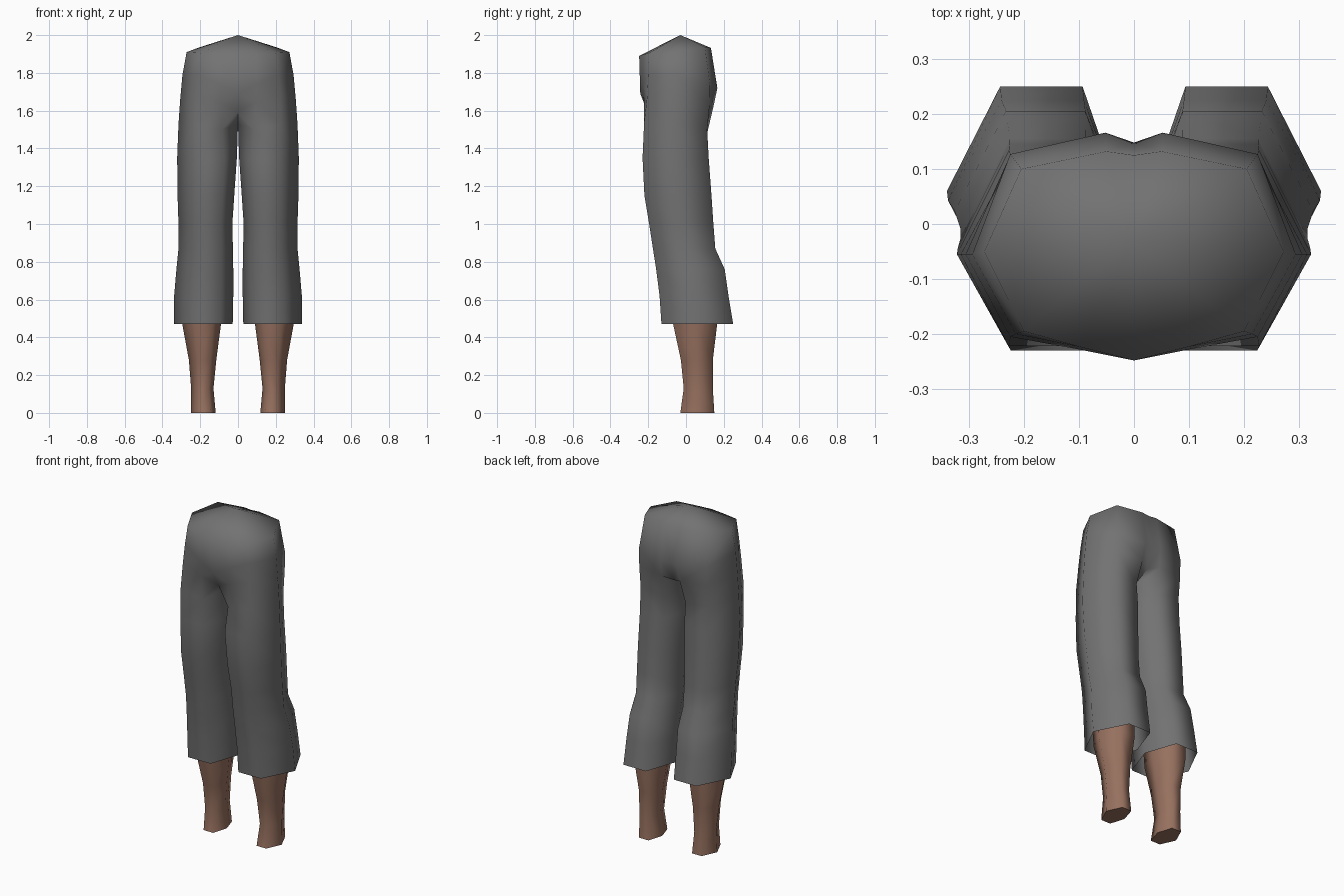
import bpy, bmesh, math

if "Cube" in bpy.data.objects:
    bpy.data.objects.remove(bpy.data.objects["Cube"])


def material(name, color):
    m = bpy.data.materials.new(name)
    m.diffuse_color = (*color, 1)
    m.use_nodes = True
    m.node_tree.nodes["Principled BSDF"].inputs["Base Color"].default_value = m.diffuse_color
    return m


GREY = material("grey_cloth", (0.17, 0.17, 0.17))
SKIN = material("brown_skin", (0.31, 0.165, 0.115))


def hexagon(z, xi, xo, yf, yb, flat=0.21):
    """Leg ring: outer, front outer, front inner, inner, back inner, back outer."""
    ym, w = (yf + yb) / 2, xo - xi
    a, b = xi + w * flat, xo - w * (flat + 0.1)
    return [(xo, ym, z), (b, yf, z), (a, yf, z),
            (xi, ym, z), (a, yb, z), (b, yb, z)]


def add_ring(bm, points):
    return [bm.verts.new(p) for p in points]


def bridge(bm, low, high):
    n = len(low)
    for i in range(n):
        j = (i + 1) % n
        bm.faces.new((low[i], low[j], high[j], high[i]))


def finish(bm, name, mat):
    """Turn one half into a mirrored, smooth shaded object."""
    bmesh.ops.recalc_face_normals(bm, faces=bm.faces[:])
    mesh = bpy.data.meshes.new(name)
    bm.to_mesh(mesh)
    bm.free()
    mesh.materials.append(mat)
    ob = bpy.data.objects.new(name, mesh)
    bpy.context.collection.objects.link(ob)
    bpy.ops.object.select_all(action='DESELECT')
    ob.select_set(True)
    bpy.context.view_layer.objects.active = ob
    mod = ob.modifiers.new("mirror", 'MIRROR')
    mod.use_clip = True
    mod.merge_threshold = 0.001
    bpy.ops.object.modifier_apply(modifier=mod.name)
    bpy.ops.object.shade_smooth_by_angle(angle=math.radians(75))
    return ob


# Trousers: wide hem, knee, thigh
bm = bmesh.new()
leg = [
    (0.47, 0.028, 0.340, -0.13, 0.25),
    (0.62, 0.025, 0.338, -0.14, 0.225),
    (0.76, 0.025, 0.326, -0.158, 0.205),
    (0.87, 0.027, 0.315, -0.175, 0.155),
    (1.00, 0.030, 0.315, -0.195, 0.145),
    (1.15, 0.020, 0.320, -0.22, 0.135),
    (1.35, 0.006, 0.322, -0.23, 0.12),
]
rings = [add_ring(bm, hexagon(*r)) for r in leg]
# Top of thigh, whose inner corner is the crotch
rings.append(add_ring(bm, [(0.315, -0.055, 1.53), (0.228, -0.222, 1.53),
                           (0.085, -0.218, 1.50), (0, -0.04, 1.53),
                           (0.075, 0.112, 1.48), (0.225, 0.112, 1.50)]))
for low, high in zip(rings, rings[1:]):
    bridge(bm, low, high)

# Pelvis rings: outer, front outer, front inner, front centre,
# back centre, back inner, back outer
pelvis = [
    [(0.306, -0.055, 1.66), (0.225, -0.205, 1.68), (0.09, -0.222, 1.64),
     (0, -0.19, 1.60), (0, 0.115, 1.60), (0.06, 0.145, 1.62), (0.225, 0.125, 1.63)],
    [(0.294, -0.055, 1.79), (0.215, -0.20, 1.79), (0.10, -0.228, 1.74),
     (0, -0.242, 1.69), (0, 0.148, 1.72), (0.052, 0.166, 1.72), (0.225, 0.127, 1.74)],
    [(0.272, -0.05, 1.91), (0.20, -0.195, 1.905), (0.10, -0.223, 1.898),
     (0, -0.248, 1.89), (0, 0.125, 1.932), (0.05, 0.132, 1.932), (0.205, 0.10, 1.935)],
]
hips = [add_ring(bm, r) for r in pelvis]
t, p = rings[-1], hips[0]
bm.faces.new((t[0], t[1], p[1], p[0]))
bm.faces.new((t[1], t[2], p[2], p[1]))
bm.faces.new((t[2], t[3], p[3], p[2]))
bm.faces.new((t[3], t[4], p[5], p[4]))
bm.faces.new((t[4], t[5], p[6], p[5]))
bm.faces.new((t[5], t[0], p[0], p[6]))
SIDES = [(0, 1), (1, 2), (2, 3), (4, 5), (5, 6), (6, 0)]
for low, high in zip(hips, hips[1:]):
    for i, j in SIDES:
        bm.faces.new((low[i], low[j], high[j], high[i]))
# Closed, peaked waist
peak = bm.verts.new((0, -0.03, 2.0))
for i, j in SIDES:
    bm.faces.new((hips[-1][i], hips[-1][j], peak))
finish(bm, "trousers", GREY)

# Bare shins, closed at the ankle
bm = bmesh.new()
shin = [
    (0.00, 0.118, 0.250, -0.03, 0.15),
    (0.13, 0.130, 0.248, -0.012, 0.142),
    (0.28, 0.115, 0.260, -0.027, 0.142),
    (0.47, 0.090, 0.295, -0.068, 0.165),
    (0.62, 0.085, 0.300, -0.08, 0.16),
]
rings = [add_ring(bm, hexagon(*r)) for r in shin]
for low, high in zip(rings, rings[1:]):
    bridge(bm, low, high)
bm.faces.new(rings[0])
finish(bm, "shins", SKIN)
